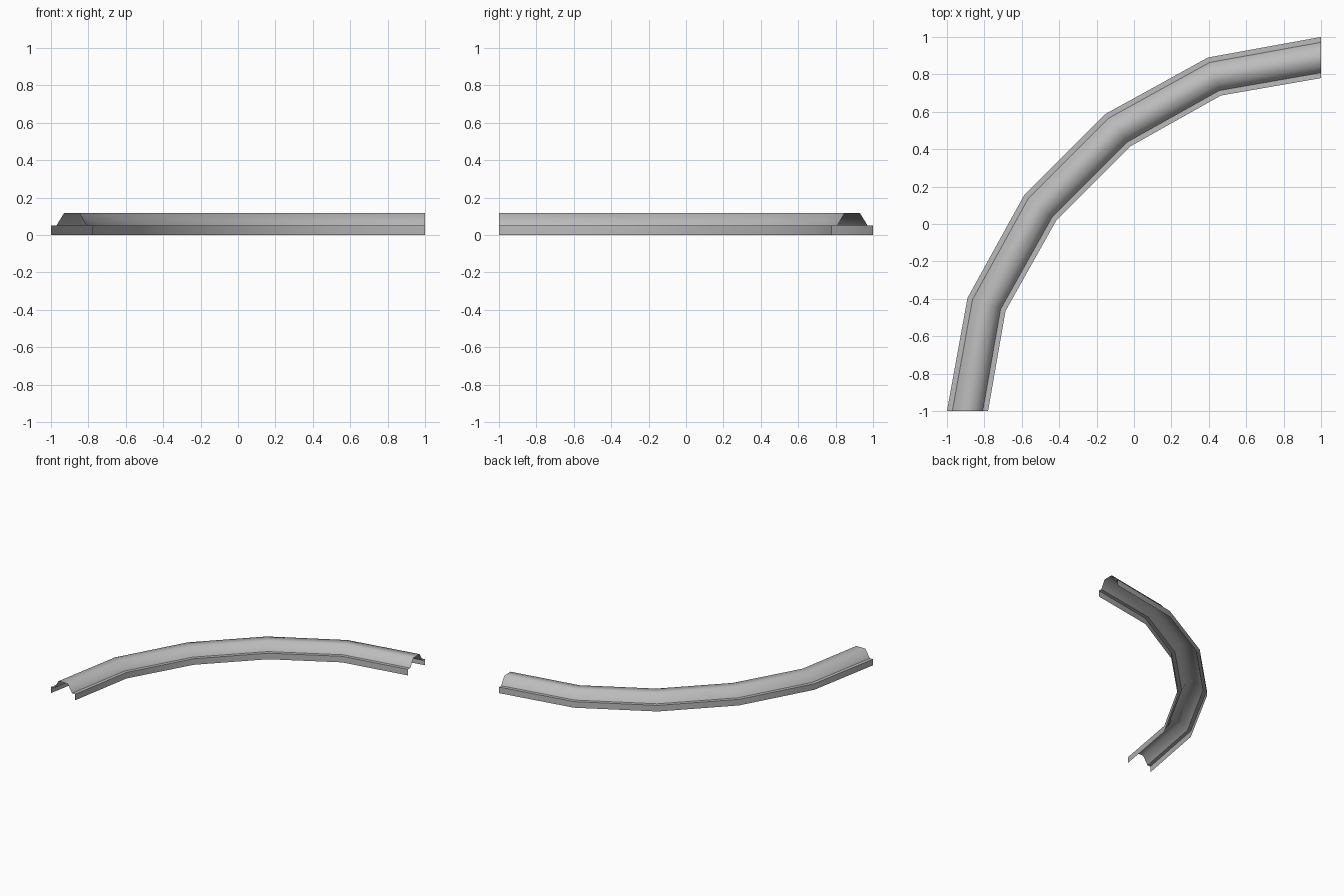
import bpy
import bmesh
from mathutils import Vector

cube = bpy.data.objects.get("Cube")
if cube:
    bpy.data.objects.remove(cube)

# One grey for the whole channel
grey = bpy.data.materials.new("light grey")
grey.use_nodes = True
colour = (0.5, 0.5, 0.5, 1)
grey.diffuse_color = colour
grey.node_tree.nodes["Principled BSDF"].inputs["Base Color"].default_value = colour

# Half of the bend as (outer, inner) rim points, mirrored across the diagonal
half = [((-1, -1), (-0.78, -1)),
        ((-0.89, -0.395), (-0.687, -0.465)),
        ((-0.588, 0.153), (-0.416, 0.018))]
stations = half + [tuple((-y, -x) for x, y in pair) for pair in reversed(half)]

# Open cross-section: (fraction from outer to inner rim, height)
profile = [(0, 0), (0, 0.05), (0.13, 0.05), (0.32, 0.118),
           (0.69, 0.118), (0.87, 0.05), (1, 0.05), (1, 0)]
creases = {1, 2, 5, 6}

# Sweep the cross-section along the bend
bm = bmesh.new()
rows = []
for outer, inner in stations:
    a, b = Vector(outer), Vector(inner)
    rows.append([bm.verts.new((*a.lerp(b, f), z)) for f, z in profile])
for r0, r1 in zip(rows, rows[1:]):
    for i in range(len(profile) - 1):
        face = bm.faces.new((r0[i], r0[i + 1], r1[i + 1], r1[i]))
        face.smooth = True
    # Crisp flange and ledge edges; the raised hump stays smooth
    for i in creases:
        bm.edges.get((r0[i], r1[i])).smooth = False

# Turn the hump outward
bm.normal_update()
if sum(f.normal.z for f in bm.faces) < 0:
    bmesh.ops.reverse_faces(bm, faces=bm.faces)

mesh = bpy.data.meshes.new("curved_channel")
bm.to_mesh(mesh)
bm.free()
mesh.materials.append(grey)
channel = bpy.data.objects.new("curved_channel", mesh)
bpy.context.collection.objects.link(channel)
